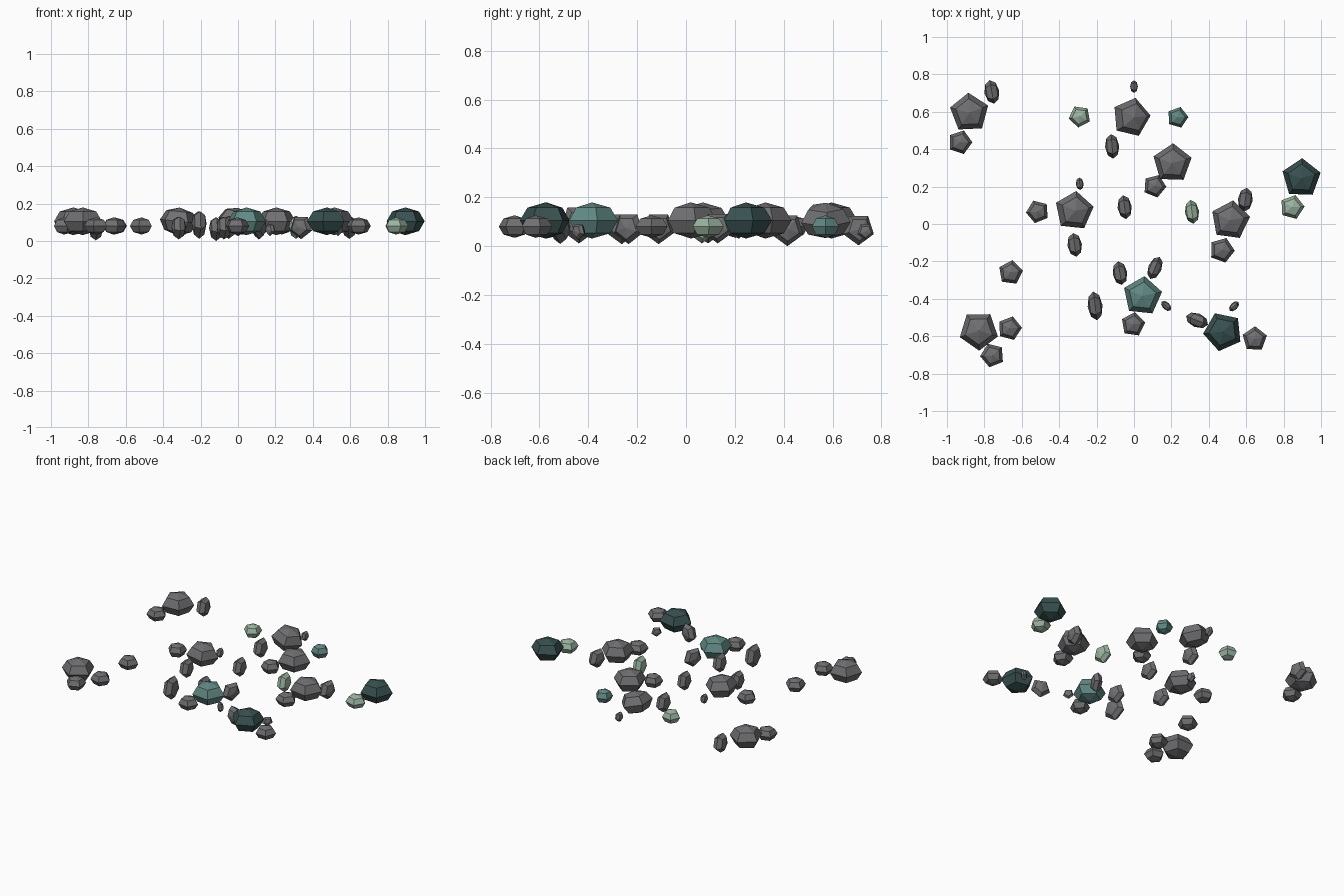
import bpy, bmesh, math
from mathutils import Matrix, Vector


def material(name, rgb):
    m = bpy.data.materials.new(name)
    m.diffuse_color = (*rgb, 1)
    return m


GREY = material("stone grey", (0.16, 0.16, 0.168))
DARK = material("deep teal", (0.04, 0.08, 0.08))
TEAL = material("mid teal", (0.12, 0.25, 0.23))
PALE = material("pale green", (0.33, 0.46, 0.36))


def stone(name, mat, centre, radius, half_height, rot):
    """Five-sided faceted pebble, flattened along its own axis."""
    bm = bmesh.new()
    bmesh.ops.create_uvsphere(bm, u_segments=5, v_segments=4, radius=1)
    # turn so one corner points along +x
    v = max(bm.verts, key=lambda p: math.hypot(p.co.x, p.co.y))
    turn = Matrix.Rotation(-math.atan2(v.co.y, v.co.x), 4, 'Z')
    size = Matrix.Diagonal((radius, radius, half_height, 1))
    bm.transform(Matrix.Translation(Vector(centre)) @ rot @ size @ turn)
    me = bpy.data.meshes.new(name)
    bm.to_mesh(me)
    bm.free()
    me.materials.append(mat)
    bpy.context.collection.objects.link(bpy.data.objects.new(name, me))


def spin(deg, axis='Z'):
    return Matrix.Rotation(math.radians(deg), 4, axis)


# Large boulders: x, y, corner angle, lean to the right, colour
for x, y, a, lean, mat in [
    (-0.88, 0.595, 93, 0, GREY), (-0.015, 0.57, 5, 14, GREY),
    (0.205, 0.325, 88, 0, GREY), (-0.32, 0.07, 84, 6, GREY),
    (0.515, 0.02, 82, 0, GREY), (0.895, 0.245, 88, 0, DARK),
    (0.045, -0.385, 84, 0, TEAL), (0.476, -0.575, 42, 0, DARK),
    (-0.83, -0.57, 55, 0, GREY),
]:
    stone("boulder", mat, (x, y, 0.105), 0.107, 0.074, spin(lean, 'Y') @ spin(a))

# Small stones lying flat: x, y, corner angle, radius, colour
for x, y, a, r, mat in [
    (-0.93, 0.437, 72, 0.066, GREY), (-0.29, 0.575, 46, 0.06, PALE),
    (0.233, 0.57, 74, 0.058, TEAL), (0.11, 0.203, 68, 0.063, GREY),
    (-0.515, 0.066, 40, 0.063, GREY), (0.47, -0.14, 70, 0.069, GREY),
    (0.845, 0.09, 75, 0.067, PALE), (-0.66, -0.26, 82, 0.067, GREY),
    (-0.005, -0.537, 82, 0.066, GREY), (0.645, -0.615, 88, 0.068, GREY),
    (-0.665, -0.558, 75, 0.066, GREY), (-0.757, -0.702, 40, 0.066, GREY),
]:
    stone("flat_stone", mat, (x, y, 0.08), r, 0.046, spin(a))

# Stones tipped on edge: x, y, z, long-axis angle, radius, half thickness, colour
for x, y, z, a, r, t, mat in [
    (-0.76, 0.706, 0.07, 100, 0.067, 0.04, GREY),
    (-0.117, 0.415, 0.069, 95, 0.069, 0.038, GREY),
    (-0.05, 0.09, 0.078, 97, 0.067, 0.038, GREY),
    (0.31, 0.065, 0.078, 97, 0.067, 0.038, PALE),
    (0.595, 0.13, 0.078, 83, 0.067, 0.04, GREY),
    (-0.317, -0.112, 0.075, 98, 0.067, 0.039, GREY),
    (-0.075, -0.263, 0.075, 99, 0.067, 0.039, GREY),
    (0.112, -0.235, 0.075, 67, 0.067, 0.036, GREY),
    (-0.208, -0.438, 0.092, 97, 0.081, 0.04, GREY),
    (0.337, -0.515, 0.075, -22, 0.066, 0.038, GREY),
    (0.0, 0.735, 0.06, 90, 0.035, 0.021, GREY),
    (-0.29, 0.215, 0.065, 95, 0.035, 0.021, GREY),
    (0.172, -0.438, 0.06, 135, 0.035, 0.02, GREY),
    (0.535, -0.44, 0.06, 45, 0.035, 0.02, GREY),
]:
    stone("tipped_stone", mat, (x, y, z), r, t, spin(a) @ spin(90, 'X') @ spin(-90))
